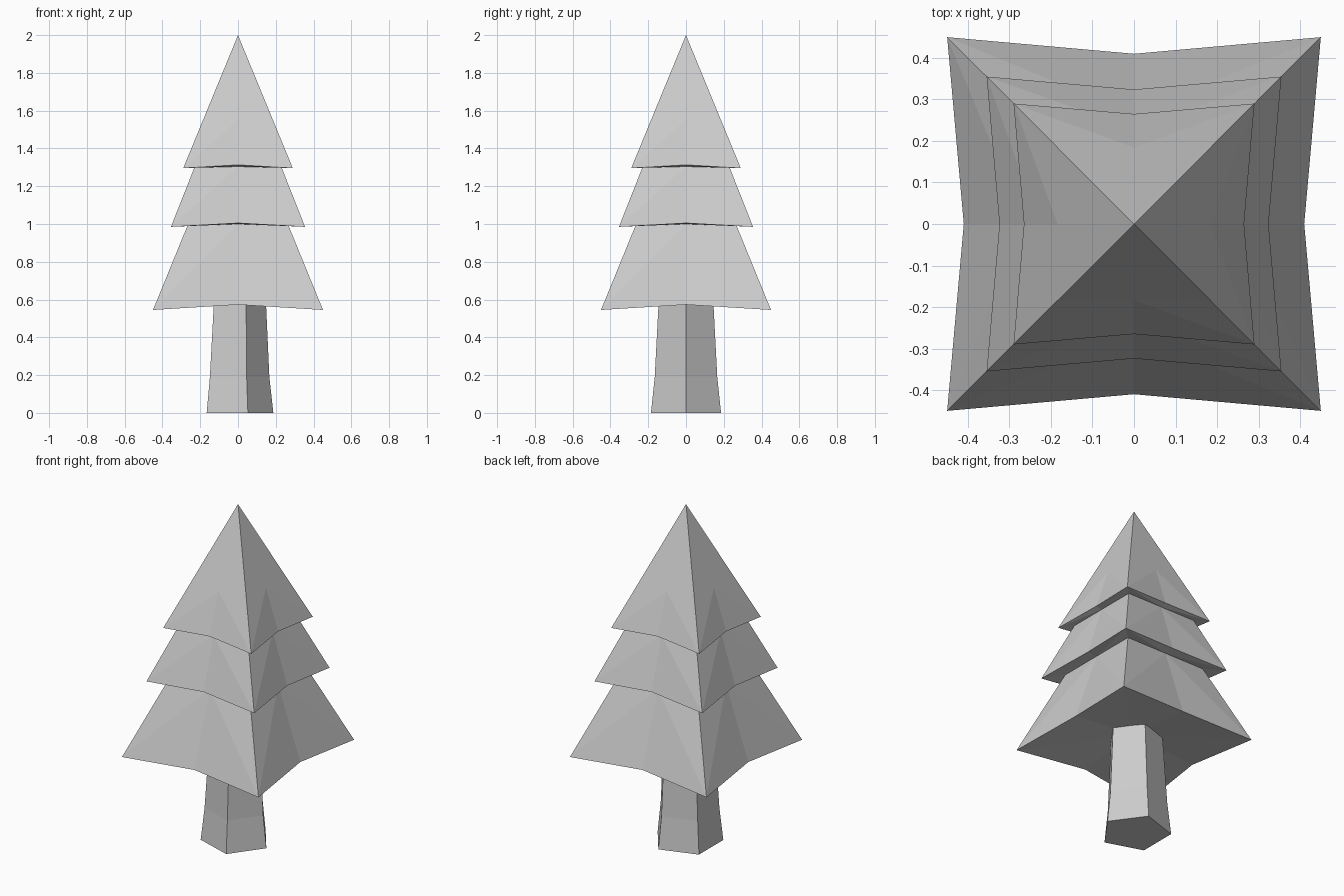
import bpy, bmesh
from math import cos, sin, pi

if "Cube" in bpy.data.objects:
    bpy.data.objects.remove(bpy.data.objects["Cube"])


def finish(bm, name):
    bmesh.ops.recalc_face_normals(bm, faces=bm.faces)
    mesh = bpy.data.meshes.new(name)
    bm.to_mesh(mesh)
    bm.free()
    obj = bpy.data.objects.new(name, mesh)
    bpy.context.collection.objects.link(obj)
    return obj


def star_ring(bm, corner, corner_z, mid, mid_z):
    """Square loop of eight points: even = corners, odd = side middles."""
    ring = []
    for k in range(4):
        a = pi / 4 + k * pi / 2
        r = corner * 2 ** 0.5
        ring.append(bm.verts.new((r * cos(a), r * sin(a), corner_z)))
        a += pi / 4
        ring.append(bm.verts.new((mid * cos(a), mid * sin(a), mid_z)))
    return ring


def bridge(bm, low, high):
    """Join two loops, folding each panel from the upper middle to the lower corner."""
    for c in range(0, 8, 2):
        for m in ((c + 1) % 8, (c - 1) % 8):
            bm.faces.new((high[m], low[c], low[m]))
            bm.faces.new((high[m], high[c], low[c]))


def fan(bm, ring, z):
    tip = bm.verts.new((0, 0, z))
    for i in range(8):
        bm.faces.new((ring[i], ring[(i + 1) % 8], tip))


# Foliage: three flared tiers, (corner, corner z, middle, middle z)
bm = bmesh.new()
loops = [
    (0.45, 0.545, 0.41, 0.573), (0.264, 1.0, 0.264, 1.0),
    (0.355, 0.985, 0.324, 1.005), (0.229, 1.304, 0.229, 1.304),
    (0.29, 1.296, 0.265, 1.313), (0.184, 1.553, 0.184, 1.553),
]
rings = [star_ring(bm, *l) for l in loops]
for i in range(5):
    # The overhanging undersides run from an inner loop out to the next tier
    if i % 2 == 0:
        bridge(bm, rings[i], rings[i + 1])
    else:
        bridge(bm, rings[i + 1], rings[i])
fan(bm, rings[0], 0.61)
fan(bm, rings[-1], 2.0)
finish(bm, "foliage")

# Trunk: five-sided, flaring at the foot, (radius, z, x offset)
bm = bmesh.new()
sides = 5
levels = []
for r, z, x in ((0.195, 0, -0.008), (0.174, 0.19, -0.008), (0.151, 0.61, -0.004)):
    levels.append([bm.verts.new((x + r * cos(2 * pi * k / sides),
                                 r * sin(2 * pi * k / sides), z)) for k in range(sides)])
for low, high in zip(levels, levels[1:]):
    for k in range(sides):
        n = (k + 1) % sides
        bm.faces.new((low[k], low[n], high[n], high[k]))
bm.faces.new(levels[0][::-1])
bm.faces.new(levels[-1])
finish(bm, "trunk")
